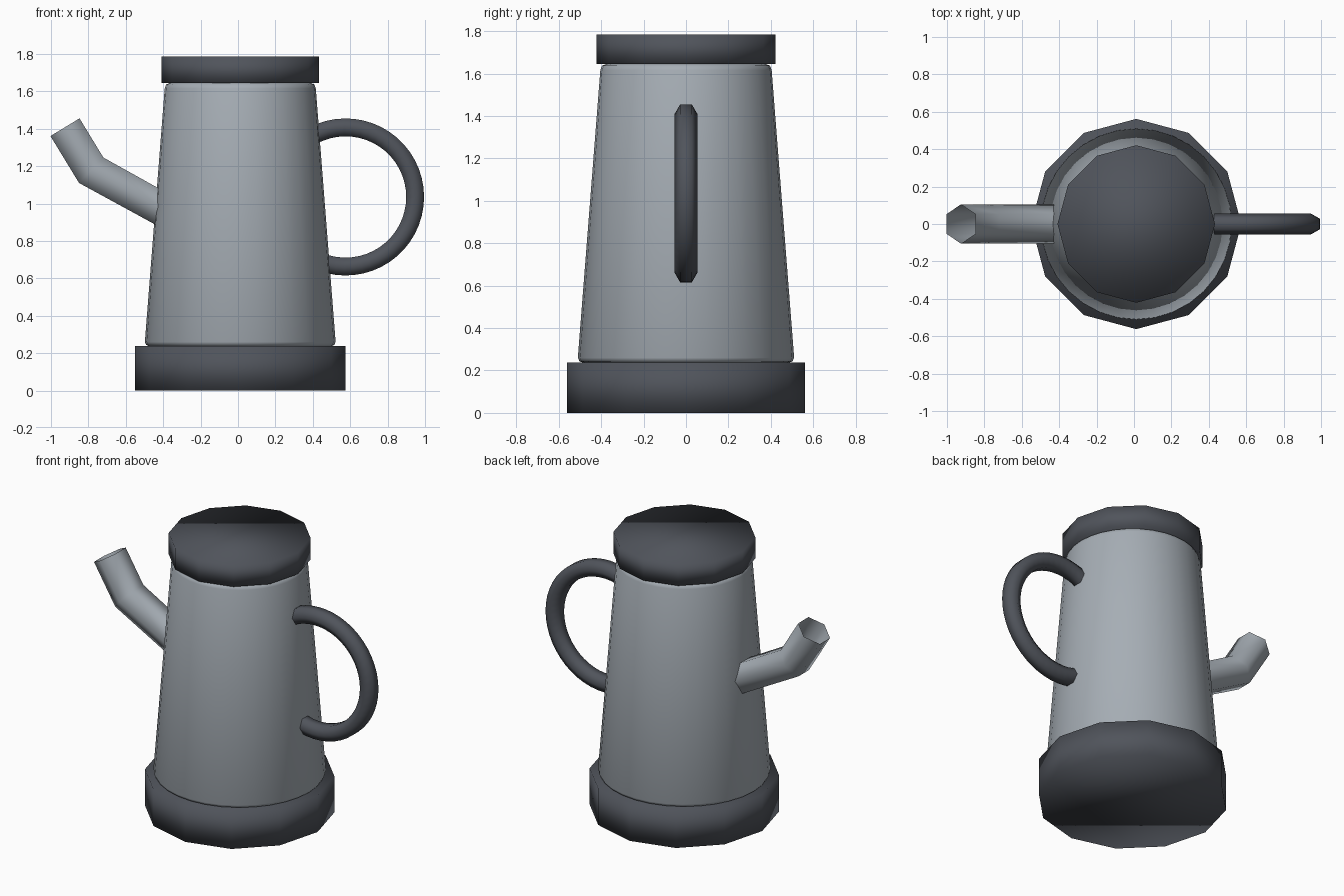
import bpy, bmesh, math
from mathutils import Vector

cube = bpy.data.objects.get("Cube")
if cube:
    bpy.data.objects.remove(cube, do_unlink=True)

CX = 0.012  # axis of the pot


def material(name, rgb):
    m = bpy.data.materials.new(name)
    m.use_nodes = True
    m.diffuse_color = (*rgb, 1)
    m.node_tree.nodes["Principled BSDF"].inputs["Base Color"].default_value = (*rgb, 1)
    return m


steel = material("brushed steel", (0.38, 0.42, 0.46))
dark = material("dark grey plastic", (0.08, 0.088, 0.105))


def finish(name, bm, mat, angle=None):
    bmesh.ops.recalc_face_normals(bm, faces=bm.faces)
    mesh = bpy.data.meshes.new(name)
    bm.to_mesh(mesh)
    bm.free()
    mesh.materials.append(mat)
    obj = bpy.data.objects.new(name, mesh)
    bpy.context.collection.objects.link(obj)
    bpy.ops.object.select_all(action='DESELECT')
    obj.select_set(True)
    bpy.context.view_layer.objects.active = obj
    if angle:
        bpy.ops.object.shade_smooth_by_angle(angle=math.radians(angle))
    else:
        bpy.ops.object.shade_smooth()
    return obj


def loft(bm, rings, caps=True):
    loops = [[bm.verts.new(p) for p in ring] for ring in rings]
    n = len(loops[0])
    for a, b in zip(loops, loops[1:]):
        for i in range(n):
            j = (i + 1) % n
            bm.faces.new((a[i], a[j], b[j], b[i]))
    if caps:
        bm.faces.new(loops[0])
        bm.faces.new(loops[-1])


def turned(name, profile, sides, mat, angle=None):
    """Closed solid turned about the pot axis from (radius, height) pairs."""
    bm = bmesh.new()
    turn = math.tau / sides
    loft(bm, [[(CX + r * math.cos(i * turn), r * math.sin(i * turn), z)
               for i in range(sides)] for r, z in profile])
    return finish(name, bm, mat, angle)


def hex_tube(name, path, radius, mat, caps, first_across=None):
    """Six-sided tube swept along an (x, z) path with mitred bends."""
    pts = [Vector((x, 0, z)) for x, z in path]
    dirs = [(b - a).normalized() for a, b in zip(pts, pts[1:])]
    rings = []
    for k, p in enumerate(pts):
        before, after = dirs[max(k - 1, 0)], dirs[min(k, len(dirs) - 1)]
        t = (before + after).normalized()
        across = Vector((-t.z, 0, t.x)) / t.dot(after)
        if k == 0 and first_across:
            across = Vector(first_across)
        rings.append([p + radius * (Vector((0, math.cos(a), 0)) + across * math.sin(a))
                      for a in (i * math.tau / 6 for i in range(6))])
    bm = bmesh.new()
    loft(bm, rings, caps)
    return finish(name, bm, mat, 65)


# Foot and lid: twelve-sided discs
turned("base", [(0.562, 0), (0.562, 0.237)], 12, dark)
turned("lid", [(0.421, 1.645), (0.421, 1.785)], 12, dark)

# Tapered body with softened rims
turned("body", [(0.485, 0.237), (0.502, 0.243), (0.51, 0.26),
                (0.404, 1.615), (0.396, 1.637), (0.375, 1.645)], 32, steel, 50)

# Bent open spout, cut upright where it meets the body
hex_tube("spout", [(-0.42, 0.977), (-0.785, 1.178), (-0.925, 1.408)],
         0.105, steel, False, (0, 0, -1.12))

# Ring handle, its ends buried in the body
arc = [math.radians(-140 + 280 * i / 40) for i in range(41)]
hex_tube("handle", [(0.575 + 0.372 * math.cos(a), 1.035 + 0.372 * math.sin(a)) for a in arc],
         0.055, dark, True)
